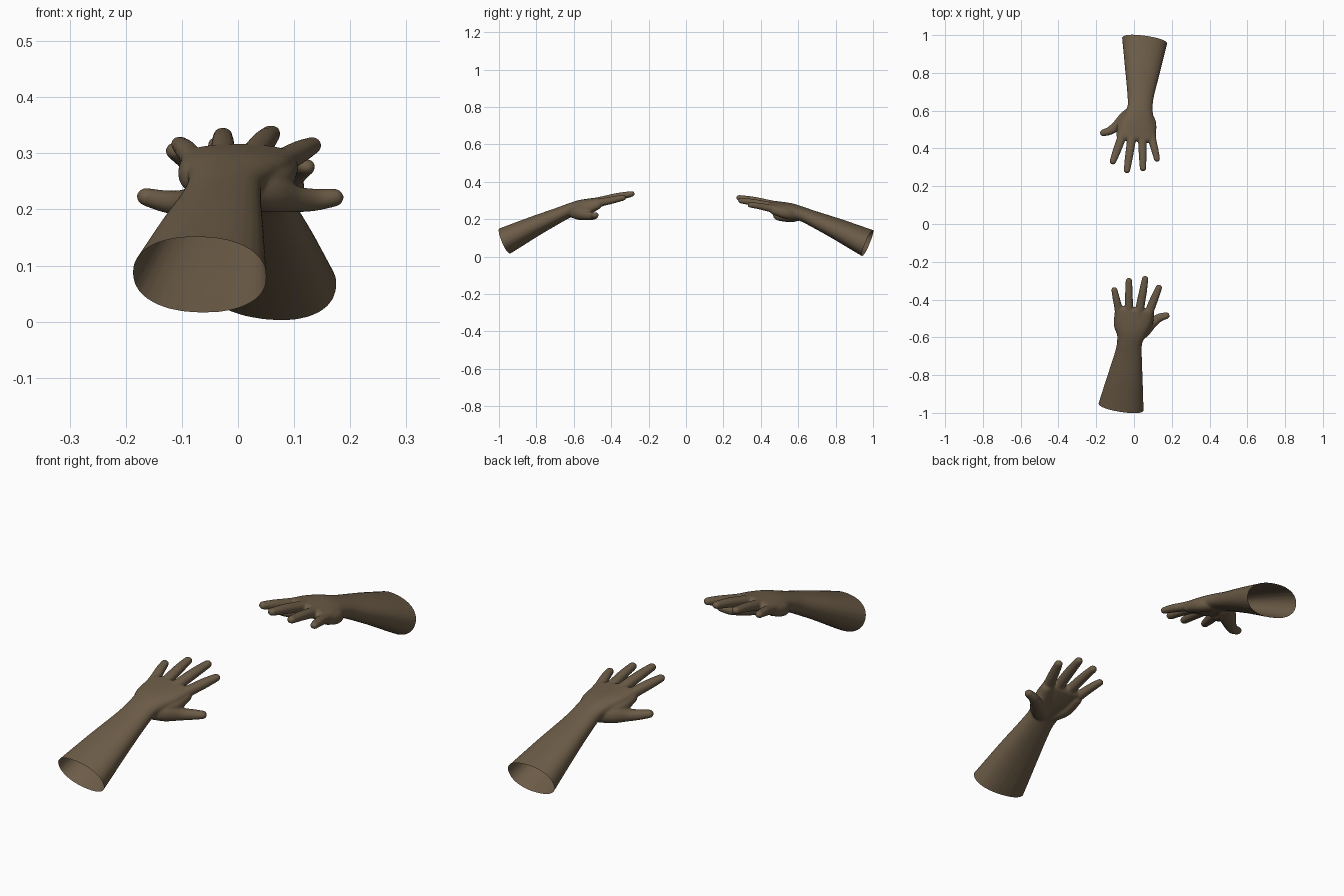
import bpy, bmesh, math
from mathutils import Vector, Matrix

if "Cube" in bpy.data.objects:
    bpy.data.objects.remove(bpy.data.objects["Cube"])

skin = bpy.data.materials.new("brown skin")
skin.diffuse_color = (0.15, 0.107, 0.063, 1)
skin.use_nodes = True
skin.node_tree.nodes["Principled BSDF"].inputs["Base Color"].default_value = skin.diffuse_color
SIDES = 28


def spline(rows, steps=6):
    """Catmull-Rom through rows of (x, y, z, half width, half thickness)."""
    r = [Vector(p) for p in rows]
    r = [2 * r[0] - r[1]] + r + [2 * r[-1] - r[-2]]
    out = []
    for a, b, c, d in zip(r, r[1:], r[2:], r[3:]):
        for i in range(steps):
            t = i / steps
            out.append(0.5 * (2 * b + (c - a) * t + (2 * a - 5 * b + 4 * c - d) * t * t
                              + (3 * b - a - 3 * c + d) * t ** 3))
    return out + [r[-2]]


def loft(bm, rows):
    """Closed tube with soft elliptic sections and rounded ends."""
    s = spline(rows)
    pts = [Vector(p[:3]) for p in s]
    n = len(s)
    secs = []
    for i in range(n):
        tan = (pts[min(i + 1, n - 1)] - pts[max(i - 1, 0)]).normalized()
        secs.append((pts[i], tan, s[i][3], s[i][4]))

    def cap(sec, sign):
        p, t, w, h = sec
        return [(p + t * sign * h * math.sin(a), t, w - h + h * math.cos(a), h * math.cos(a))
                for a in (0.4, 0.8, 1.15, 1.45)]
    secs = cap(secs[0], -1)[::-1] + secs + cap(secs[-1], 1)

    def soft(v):
        return math.copysign(abs(v) ** 0.9, v)
    rings = []
    for p, t, w, h in secs:
        side = t.cross(Vector((0, 0, 1))).normalized()
        up = side.cross(t)
        rings.append([bm.verts.new(p + side * w * soft(math.cos(k * math.tau / SIDES))
                                   + up * h * soft(math.sin(k * math.tau / SIDES)))
                      for k in range(SIDES)])
    for a, b in zip(rings, rings[1:]):
        for k in range(SIDES):
            j = (k + 1) % SIDES
            bm.faces.new((a[k], a[j], b[j], b[k]))
    bm.faces.new(rings[0])
    bm.faces.new(rings[-1])


ARM_AND_PALM = [
    (-0.080, -1.06, 0.042, 0.136, 0.081), (-0.069, -0.970, 0.083, 0.121, 0.073),
    (-0.048, -0.82, 0.157, 0.095, 0.056), (-0.030, -0.69, 0.217, 0.072, 0.042),
    (-0.023, -0.625, 0.246, 0.067, 0.037), (-0.014, -0.57, 0.264, 0.080, 0.037),
    (-0.006, -0.52, 0.277, 0.096, 0.033), (0.000, -0.465, 0.292, 0.102, 0.025)]
THUMB = [
    (0.010, -0.600, 0.238, 0.034, 0.032), (0.052, -0.562, 0.230, 0.037, 0.035),
    (0.098, -0.522, 0.219, 0.027, 0.024), (0.135, -0.496, 0.217, 0.022, 0.020),
    (0.172, -0.485, 0.221, 0.018, 0.016)]
WEB = [(0.025, -0.590, 0.248, 0.032, 0.028), (0.062, -0.530, 0.254, 0.035, 0.030),
       (0.083, -0.475, 0.274, 0.025, 0.023)]
HEEL = [(-0.045, -0.600, 0.245, 0.030, 0.028), (-0.073, -0.540, 0.260, 0.032, 0.030),
        (-0.080, -0.475, 0.279, 0.024, 0.023)]
INDEX = [(0.068, -0.500, 0.279, 0.025, 0.023), (0.088, -0.445, 0.291, 0.023, 0.021),
         (0.112, -0.385, 0.304, 0.021, 0.019), (0.132, -0.336, 0.314, 0.017, 0.015)]
MIDDLE = [(0.023, -0.500, 0.287, 0.025, 0.023), (0.033, -0.435, 0.304, 0.023, 0.021),
          (0.047, -0.360, 0.322, 0.021, 0.019), (0.059, -0.290, 0.335, 0.017, 0.015)]
RING = [(-0.026, -0.500, 0.285, 0.024, 0.022), (-0.027, -0.435, 0.302, 0.022, 0.020),
        (-0.027, -0.365, 0.319, 0.020, 0.018), (-0.027, -0.300, 0.331, 0.017, 0.015)]
LITTLE = [(-0.075, -0.500, 0.279, 0.023, 0.021), (-0.083, -0.445, 0.293, 0.021, 0.019),
          (-0.094, -0.395, 0.307, 0.019, 0.017), (-0.104, -0.348, 0.316, 0.016, 0.014)]
PARTS = [ARM_AND_PALM, THUMB, WEB, HEEL, INDEX, MIDDLE, RING, LITTLE]


def make_arm(name, matrix):
    bm = bmesh.new()
    for rows in PARTS:
        loft(bm, rows)
    bmesh.ops.recalc_face_normals(bm, faces=bm.faces)
    me = bpy.data.meshes.new(name)
    bm.to_mesh(me)
    bm.free()
    ob = bpy.data.objects.new(name, me)
    bpy.context.collection.objects.link(ob)
    # fuse the parts into one soft skin
    m = ob.modifiers.new("fuse", 'REMESH')
    m.mode = 'VOXEL'
    m.voxel_size = 0.004
    m = ob.modifiers.new("soften", 'SMOOTH')
    m.factor = 0.5
    m.iterations = 8
    bpy.context.view_layer.update()
    fused = bpy.data.meshes.new_from_object(
        ob.evaluated_get(bpy.context.evaluated_depsgraph_get()))
    ob.modifiers.clear()
    ob.data = fused
    # cut the forearm open at the elbow end
    bm = bmesh.new()
    bm.from_mesh(fused)
    bmesh.ops.bisect_plane(bm, geom=bm.verts[:] + bm.edges[:] + bm.faces[:],
                           plane_co=(-0.070, -0.967, 0.083),
                           plane_no=(-0.145, -0.90, -0.37), clear_outer=True)
    bm.transform(matrix)
    for f in bm.faces:
        f.smooth = True
    bm.to_mesh(fused)
    bm.free()
    fused.materials.clear()
    fused.materials.append(skin)
    return ob


# the second arm faces the first, turned and rolled a little
pivot = Vector((-0.022, -0.63, 0.25))
tweak = (Matrix.Translation(pivot + Vector((-0.010, 0.003, -0.019)))
         @ Matrix.Rotation(-0.035, 4, 'X') @ Matrix.Rotation(-0.13, 4, 'Y')
         @ Matrix.Translation(-pivot))
make_arm("front_arm", Matrix.Identity(4))
make_arm("back_arm", Matrix.Rotation(math.pi, 4, 'Z') @ tweak)
